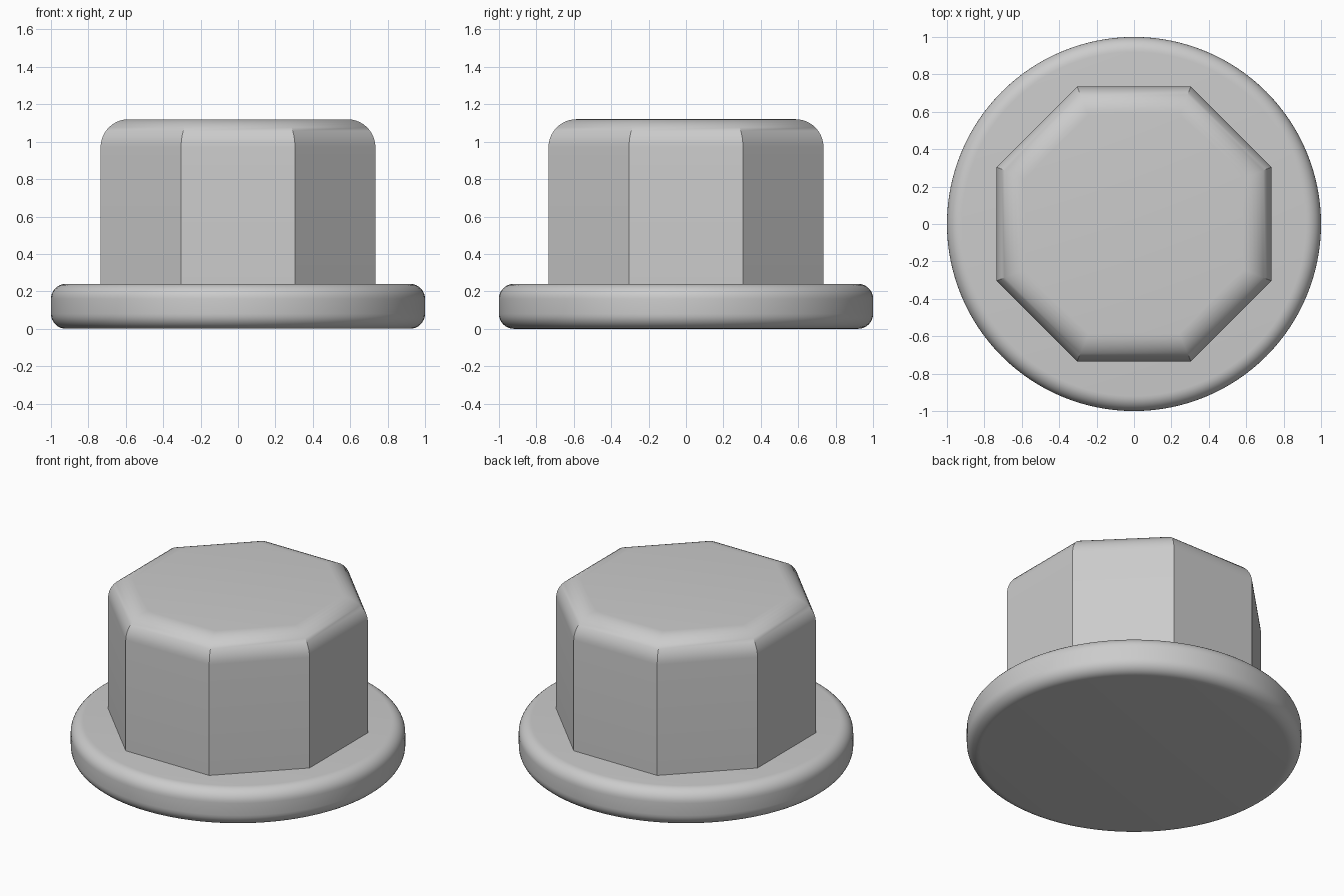
import bpy, bmesh, math

if "Cube" in bpy.data.objects:
    bpy.data.objects.remove(bpy.data.objects["Cube"])

grey = bpy.data.materials.new("plain_grey")
grey.diffuse_color = (0.6, 0.6, 0.6, 1)
grey.use_nodes = True
grey.node_tree.nodes["Principled BSDF"].inputs["Base Color"].default_value = grey.diffuse_color


def arc(cx, cz, r, a0, a1, steps):
    """Points (radius, z) of a rounded corner, angles in degrees."""
    angles = [math.radians(a0 + (a1 - a0) * i / steps) for i in range(steps + 1)]
    return [(cx + r * math.cos(a), cz + r * math.sin(a)) for a in angles]


def turned(name, profile, sides, offset=0.0):
    """Closed solid made by sweeping a bottom-to-top profile round z."""
    bm = bmesh.new()
    rings = []
    for r, z in profile:
        ring = []
        for i in range(sides):
            a = 2 * math.pi * i / sides + offset
            ring.append(bm.verts.new((r * math.cos(a), r * math.sin(a), z)))
        rings.append(ring)
    for low, high in zip(rings, rings[1:]):
        for i in range(sides):
            j = (i + 1) % sides
            bm.faces.new((low[i], low[j], high[j], high[i]))
    bm.faces.new(rings[0][::-1])
    bm.faces.new(rings[-1])
    mesh = bpy.data.meshes.new(name)
    bm.to_mesh(mesh)
    bm.free()
    mesh.materials.append(grey)
    obj = bpy.data.objects.new(name, mesh)
    bpy.context.collection.objects.link(obj)
    bpy.ops.object.select_all(action='DESELECT')
    obj.select_set(True)
    bpy.context.view_layer.objects.active = obj
    bpy.ops.object.shade_smooth_by_angle(angle=math.radians(30))
    return obj


# Round flange with rounded rims
edge = 0.08
flange_h = 0.24
turned("flange",
       arc(1 - edge, edge, edge, -90, 0, 8)
       + arc(1 - edge, flange_h - edge, edge, 0, 90, 8), 128)

# Eight-sided head with a rounded top edge; sizes are across the flats
flat, top, fillet = 0.735, 1.12, 0.15
section = [(flat, flange_h)] + arc(flat - fillet, top - fillet, fillet, 0, 90, 10)
to_corner = 1 / math.cos(math.pi / 8)
turned("octagonal_head", [(r * to_corner, z) for r, z in section], 8, math.pi / 8)
